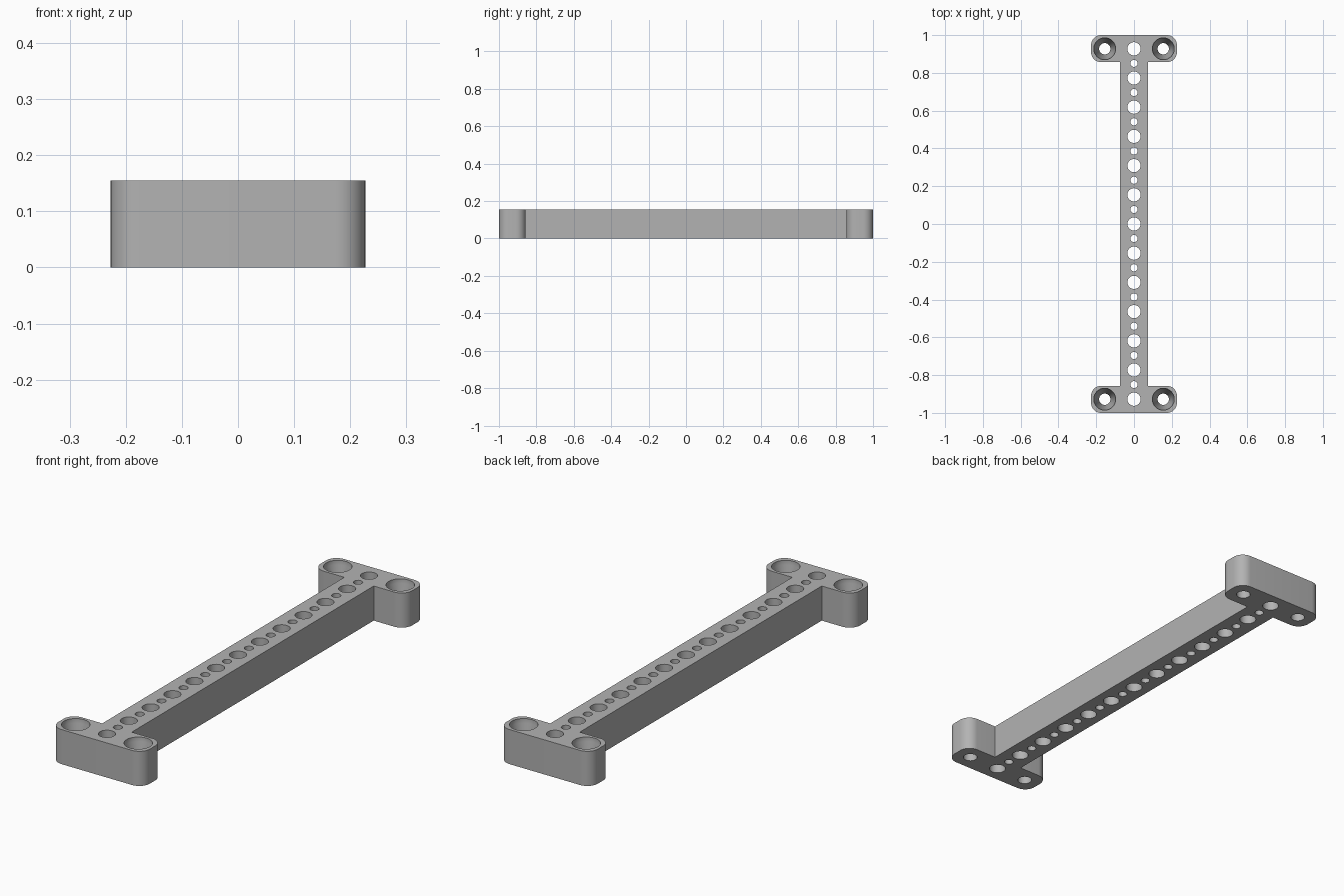
import bpy, bmesh, math

cube = bpy.data.objects.get("Cube")
if cube:
    bpy.data.objects.remove(cube)

HEIGHT = 0.155
BAR_X, FLANGE_X, FLANGE_Y, CORNER = 0.073, 0.227, 0.857, 0.052
PITCH, SCREW_X = 0.1546, 0.155
SEGMENTS = 32

grey = bpy.data.materials.new("plain grey")
grey.use_nodes = True
colour = (0.45, 0.45, 0.45, 1)
grey.diffuse_color = colour
grey.node_tree.nodes["Principled BSDF"].inputs["Base Color"].default_value = colour


def add_object(name, bm):
    bmesh.ops.recalc_face_normals(bm, faces=bm.faces)
    mesh = bpy.data.meshes.new(name)
    bm.to_mesh(mesh)
    bm.free()
    mesh.materials.append(grey)
    obj = bpy.data.objects.new(name, mesh)
    bpy.context.collection.objects.link(obj)
    return obj


def arc(cx, cy, start):
    angles = [math.radians(start + 90 * i / 10) for i in range(11)]
    return [(cx + CORNER * math.cos(a), cy + CORNER * math.sin(a)) for a in angles]


def bore(bm, x, y, profile):
    """Closed turned solid from (radius, z) pairs, bottom to top."""
    rings = []
    for r, z in profile:
        rings.append([bm.verts.new((x + r * math.cos(i * math.tau / SEGMENTS),
                                    y + r * math.sin(i * math.tau / SEGMENTS), z))
                      for i in range(SEGMENTS)])
    for low, high in zip(rings, rings[1:]):
        for i in range(SEGMENTS):
            j = (i + 1) % SEGMENTS
            bm.faces.new((low[i], low[j], high[j], high[i]))
    bm.faces.new(rings[0][::-1])
    bm.faces.new(rings[-1])


# Bar with a rounded flange at each end, mirrored from one quarter
quarter = [(BAR_X, FLANGE_Y)]
quarter += arc(FLANGE_X - CORNER, FLANGE_Y + CORNER, -90)
quarter += arc(FLANGE_X - CORNER, 1 - CORNER, 0)
back = quarter + [(-x, y) for x, y in reversed(quarter)]
outline = back + [(-x, -y) for x, y in back]
bm = bmesh.new()
base = bm.faces.new([bm.verts.new((x, y, 0)) for x, y in outline])
top = bmesh.ops.extrude_face_region(bm, geom=[base])["geom"]
bmesh.ops.translate(bm, vec=(0, 0, HEIGHT),
                    verts=[v for v in top if isinstance(v, bmesh.types.BMVert)])
bracket = add_object("mounting_bar", bm)

# Row of alternating large and small through holes
bm = bmesh.new()
LOW, HIGH = -0.05, HEIGHT + 0.05
for i in range(-12, 13):
    radius = 0.019 if i % 2 else 0.035
    bore(bm, 0, i * PITCH / 2, [(radius, LOW), (radius, HIGH)])

# Countersunk screw holes in the flanges
for sx in (-1, 1):
    for sy in (-1, 1):
        bore(bm, sx * SCREW_X, sy * 6 * PITCH,
             [(0.03, LOW), (0.03, 0.05), (0.058, 0.135), (0.058, HIGH)])
cutter = add_object("hole_cutter", bm)

cut = bracket.modifiers.new("holes", "BOOLEAN")
cut.operation = "DIFFERENCE"
cut.solver = "EXACT"
cut.object = cutter
bpy.context.view_layer.objects.active = bracket
bracket.select_set(True)
bpy.ops.object.modifier_apply(modifier=cut.name)
bpy.data.objects.remove(cutter)
bpy.ops.object.shade_smooth_by_angle(angle=math.radians(25))
